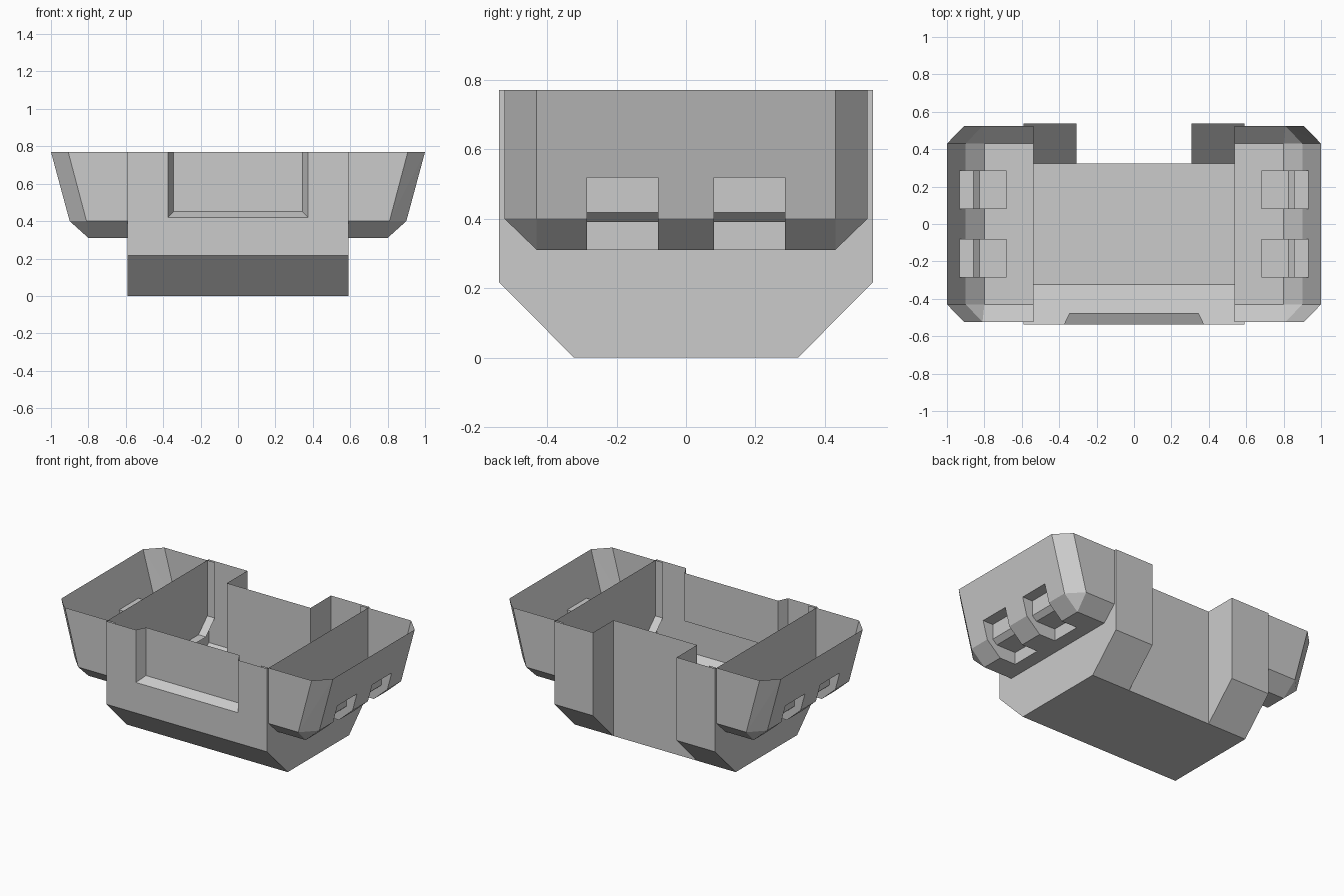
import bpy, bmesh
from mathutils import Vector

if "Cube" in bpy.data.objects:
    bpy.data.objects.remove(bpy.data.objects["Cube"])

TOP = 0.77


def finish(name, bm):
    bmesh.ops.recalc_face_normals(bm, faces=bm.faces[:])
    me = bpy.data.meshes.new(name)
    bm.to_mesh(me)
    bm.free()
    ob = bpy.data.objects.new(name, me)
    bpy.context.collection.objects.link(ob)
    return ob


def hull(name, pts):
    bm = bmesh.new()
    for p in pts:
        bm.verts.new(p)
    bmesh.ops.convex_hull(bm, input=bm.verts[:])
    bmesh.ops.dissolve_limit(bm, angle_limit=0.01, verts=bm.verts[:], edges=bm.edges[:])
    return finish(name, bm)


def prism(name, pts, offset):
    bm = bmesh.new()
    face = bm.faces.new([bm.verts.new(p) for p in pts])
    ext = bmesh.ops.extrude_face_region(bm, geom=[face], use_keep_orig=True)
    moved = [g for g in ext["geom"] if isinstance(g, bmesh.types.BMVert)]
    bmesh.ops.translate(bm, vec=Vector(offset), verts=moved)
    return finish(name, bm)


def carve_and_open(ob, cutters, is_open):
    """Cut the solid, then remove the faces that leave the shell open."""
    for c in cutters:
        m = ob.modifiers.new("cut", "BOOLEAN")
        m.operation, m.solver, m.object = "DIFFERENCE", "EXACT", c
    dg = bpy.context.evaluated_depsgraph_get()
    me = bpy.data.meshes.new_from_object(ob.evaluated_get(dg))
    ob.modifiers.clear()
    ob.data = me
    bm = bmesh.new()
    bm.from_mesh(me)
    doomed = [f for f in bm.faces if all(is_open(v.co) for v in f.verts)]
    bmesh.ops.delete(bm, geom=doomed, context="FACES")
    bm.to_mesh(me)
    bm.free()
    for c in cutters:
        bpy.data.objects.remove(c)


# Central hull: chamfered profile with a front recess and a rear notch
W, D, B = 0.592, 0.538, 0.323
profile = [(-D, TOP), (-D, 0.217), (-B, 0), (B, 0), (D, 0.217), (D, TOP)]
body = prism("central_hull", [(-W, y, z) for y, z in profile], (2 * W, 0, 0))

# The recess tapers inward, so its cutter starts on the front face
recess = hull("recess_cutter", [(s * x, y, z)
              for s in (-1, 1)
              for x, y, low in ((0.375, -D, 0.42), (0.345, -0.475, 0.45), (0.375, -0.7, 0.42))
              for z in (low, 0.9)])
notch = prism("notch_cutter", [(-0.308, B, -0.1), (0.308, B, -0.1),
              (0.308, 0.8, -0.1), (-0.308, 0.8, -0.1)], (0, 0, 1.1))
carve_and_open(body, [recess, notch], lambda p: p.z > TOP - 1e-4)

# Side pods: flared, faceted shells, open at the top and on the inner side
IN = 0.537
for s, side in ((1, "right"), (-1, "left")):
    pts = []
    for k in (-1, 1):
        pts += [(s * x, k * y, z) for x, y, z in (
            (IN, 0.43, 0.31), (0.80, 0.43, 0.31),
            (IN, 0.523, 0.40), (0.81, 0.523, 0.40), (0.90, 0.43, 0.40),
            (IN, 0.523, TOP), (0.908, 0.523, TOP), (1.0, 0.43, TOP))]
    pod = hull(side + "_pod", pts)
    # Stepped pockets in the lower outer edge
    step = [(1.1, 0.518), (0.857, 0.518), (0.857, 0.418), (0.825, 0.39),
            (0.683, 0.39), (0.683, 0.2), (1.1, 0.2)]
    pockets = [prism("pocket_cutter", [(s * x, y, z) for x, z in step], (0, 0.204, 0))
               for y in (-0.285, 0.081)]
    carve_and_open(pod, pockets, lambda p: p.z > TOP - 1e-4)
    carve_and_open(pod, [], lambda p: abs(p.x) < IN + 1e-4)
